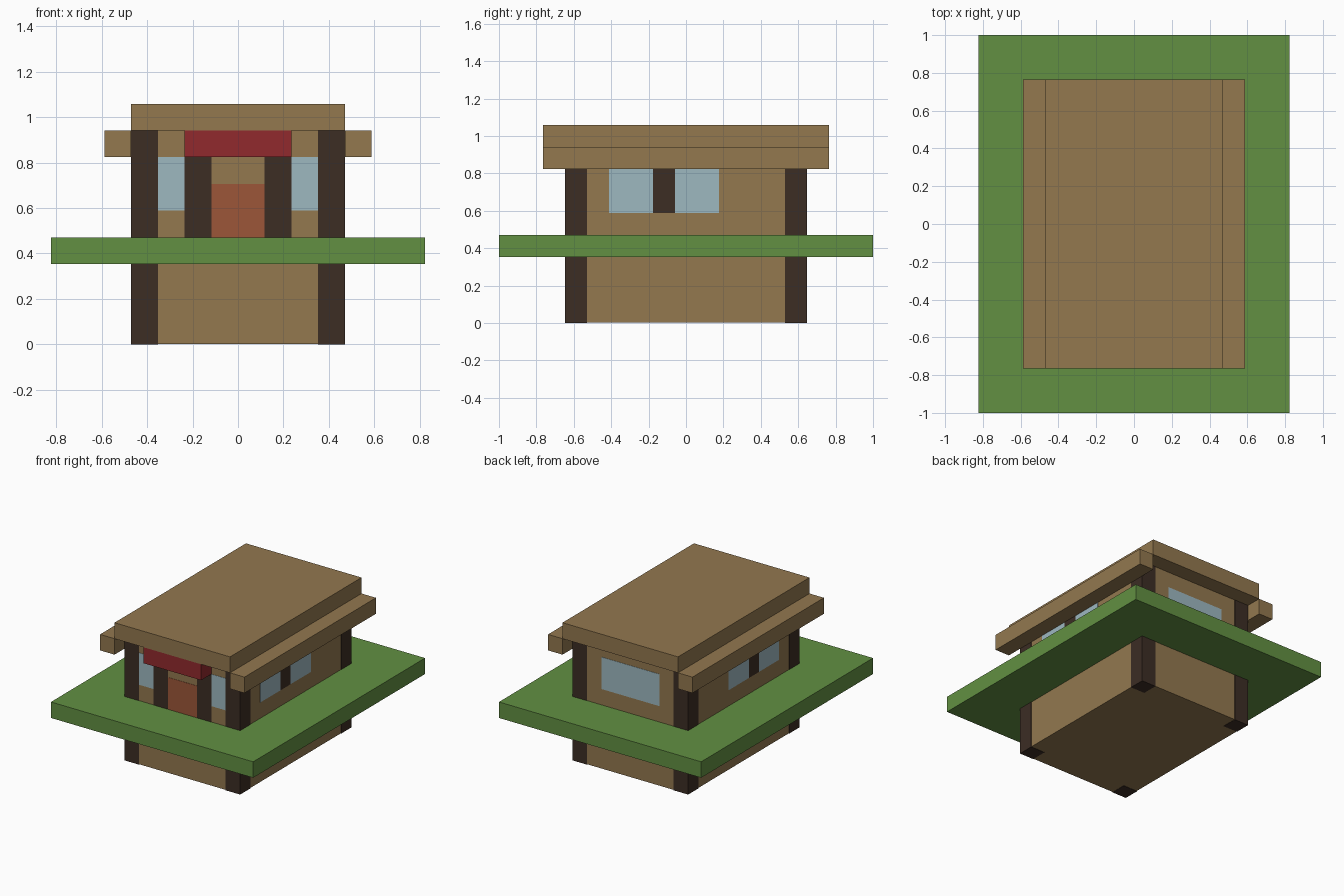
import bpy

U = 2 / 17      # one building block
SKIN = 0.002    # thickness of panels set flush into the walls

default = bpy.data.objects.get("Cube")
if default:
    bpy.data.objects.remove(default, do_unlink=True)


def srgb(r, g, b):
    def lin(c):
        c /= 255
        return c / 12.92 if c <= 0.04045 else ((c + 0.055) / 1.055) ** 2.4
    return (lin(r), lin(g), lin(b), 1)


def material(name, colour):
    mat = bpy.data.materials.new(name)
    mat.use_nodes = True
    mat.diffuse_color = colour
    mat.node_tree.nodes["Principled BSDF"].inputs["Base Color"].default_value = colour
    return mat


wood = material("tan wood", srgb(147, 120, 79))
timber = material("dark timber", srgb(60, 45, 36))
grass = material("grass green", srgb(98, 144, 66))
glass = material("pale blue glass", srgb(158, 184, 192))
red = material("awning red", srgb(145, 42, 45))
rust = material("door rust", srgb(156, 86, 56))


def box(name, mat, x, y, z, shrink=0.0):
    """Box from ranges given in blocks; shrink pulls sides and bottom in."""
    ranges = [[v * U for v in r] for r in (x, y, z)]
    for r in ranges[:2]:
        r[0] += shrink
        r[1] -= shrink
    ranges[2][0] += shrink
    bpy.ops.mesh.primitive_cube_add(size=1, location=[sum(r) / 2 for r in ranges])
    obj = bpy.context.object
    obj.name = name
    obj.scale = [r[1] - r[0] for r in ranges]
    bpy.ops.object.transform_apply(location=False, rotation=False, scale=True)
    obj.data.materials.append(mat)
    return obj


HX, HY = 4, 5.5         # half width and half depth of the house
T = 2 * SKIN / U        # panel depth in blocks
FRONT, BACK = (-HY, -HY + T), (HY - T, HY)

# House body and lawn slab
box("house_walls", wood, (-HX, HX), (-HY, HY), (0, 8), SKIN)
box("lawn", grass, (-7, 7), (-8.5, 8.5), (3, 4))

# Roof
box("roof_slab", wood, (-HX, HX), (-6.5, 6.5), (8, 9))

# Parts repeated on both sides
for side, label in ((-1, "right"), (1, "left")):
    def span(a, b):
        return sorted((side * a, side * b))

    box(label + "_eave", wood, span(4, 5), (-6.5, 6.5), (7, 8))
    for end, where in ((-1, "front"), (1, "back")):
        box(f"{label}_{where}_corner_post", timber, span(3, HX),
            sorted((end * (HY - 1), end * HY)), (0, 8))

    # Side windows with a post between them
    face = span(HX - T, HX)
    box(label + "_side_front_window", glass, face, (-3.5, -1.5), (5, 7))
    box(label + "_side_window_post", timber, face, (-1.5, -0.5), (5, 7))
    box(label + "_side_back_window", glass, face, (-0.5, 1.5), (5, 7))

    # Front window and door post
    box(label + "_front_window", glass, span(2, 3), FRONT, (5, 7))
    box(label + "_door_post", timber, span(1, 2), FRONT, (4, 7))

# Door, awning and back window
box("door", rust, (-1, 1), FRONT, (4, 6))
box("awning", red, (-2, 2), (-6.5, -HY), (7, 8))
box("back_window", glass, (-2, 2), BACK, (5, 7))
